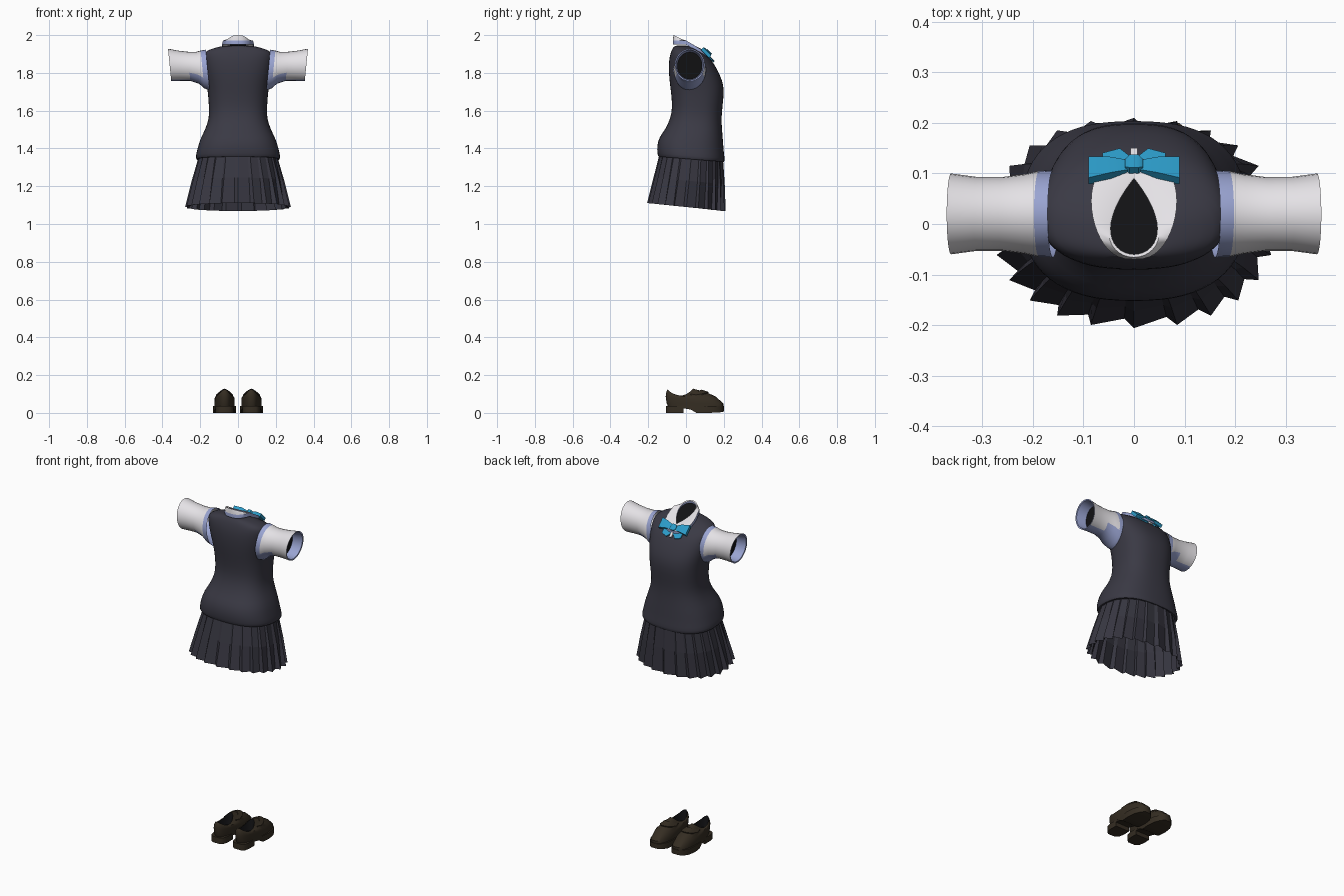
import bpy, bmesh, math
from mathutils import Vector

cube = bpy.data.objects.get("Cube")
if cube:
    bpy.data.objects.remove(cube)


def material(name, rgb):
    m = bpy.data.materials.new(name)
    m.use_nodes = True
    m.diffuse_color = (*rgb, 1)
    bsdf = m.node_tree.nodes["Principled BSDF"]
    bsdf.inputs["Base Color"].default_value = (*rgb, 1)
    bsdf.inputs["Roughness"].default_value = 0.8
    return m


KNIT = material("dark_knit", (0.042, 0.041, 0.058))
PLEAT = material("dark_pleats", (0.038, 0.037, 0.052))
WHITE = material("shirt_white", (0.78, 0.76, 0.79))
BLUE = material("shirt_blue_shade", (0.32, 0.37, 0.64))
INSIDE = material("dark_inside", (0.006, 0.006, 0.007))
CYAN = material("bow_cyan", (0.025, 0.33, 0.58))
LEATHER = material("brown_leather", (0.035, 0.026, 0.016))
parts = []


def loft(name, rings, mats, rule=None, cap_start=True, cap_end=True, edit=None):
    """Bridge closed rings; rule(face, span) returns a material index."""
    bm = bmesh.new()
    loops = [[bm.verts.new(p) for p in ring] for ring in rings]
    n = len(loops[0])
    spans = {}
    for k, (a, b) in enumerate(zip(loops, loops[1:])):
        for i in range(n):
            j = (i + 1) % n
            spans[bm.faces.new((a[i], a[j], b[j], b[i]))] = k
    if cap_start:
        spans[bm.faces.new(loops[0][::-1])] = -1
    if cap_end:
        spans[bm.faces.new(loops[-1])] = len(loops) - 1
    bmesh.ops.recalc_face_normals(bm, faces=bm.faces)
    bm.normal_update()
    if rule:
        for f, k in spans.items():
            f.material_index = rule(f, k)
    if edit:
        edit(bm, spans)
    me = bpy.data.meshes.new(name)
    bm.to_mesh(me)
    bm.free()
    for m in mats:
        me.materials.append(m)
    ob = bpy.data.objects.new(name, me)
    bpy.context.collection.objects.link(ob)
    parts.append(ob)
    return ob


def power(v, e):
    return math.copysign(abs(v) ** e, v)


def body_point(a, hw, back, front, e=0.8):
    """Point on a rounded body section."""
    mid, r = (back + front) / 2, (front - back) / 2
    return hw * power(math.cos(a), e), mid + r * power(math.sin(a), e)


def angles(n):
    return [math.tau * i / n for i in range(n)]


# Knitted vest: height, half width, back, front
sections = [(1.35, .205, -.135, .185), (1.34, .222, -.148, .203), (1.36, .226, -.152, .206),
            (1.40, .215, -.155, .200), (1.45, .202, -.142, .197), (1.50, .174, -.110, .191),
            (1.56, .153, -.082, .188), (1.62, .154, -.072, .193), (1.70, .160, -.080, .203),
            (1.76, .170, -.088, .194), (1.82, .182, -.092, .165), (1.87, .186, -.090, .135),
            (1.90, .184, -.083, .098), (1.92, .165, -.076, .064), (1.94, .100, -.066, .030),
            (1.945, .050, -.050, .000)]
rings = []
for z, hw, back, front in sections:
    ring = []
    for a in angles(32):
        x, y = body_point(a, hw, back, front)
        ring.append((x, y, z - (0.08 * y if z < 1.5 else 0)))
    rings.append(ring)
vest = loft("knit_vest", rings, [KNIT])
vest.modifiers.new("smooth", "SUBSURF").levels = 1

# Pleated skirt: saw-tooth rings widening towards a tilted hem
rings = []
for z, hw, back, front, depth, tilt in [(1.36, .208, -.14, .196, .02, .08),
                                        (1.23, .245, -.172, .205, .05, .09),
                                        (1.09, .280, -.206, .210, .09, .1)]:
    ring = []
    for i in range(24):
        for off, k in ((0, 1), (0.8, 1 - depth)):
            x, y = body_point(math.tau * (i + off) / 24, hw, back, front, 0.88)
            ring.append((x * k, y * k, z - tilt * y))
    rings.append(ring)
loft("pleated_skirt", rings, [PLEAT], cap_start=False, cap_end=False)


# Short sleeves with a blue lining and dark depth
def sleeve_rule(f, k):
    c = f.calc_center_median()
    if k == 7:
        return 2
    lower = c.z < 1.79 and abs(c.x) < 0.27
    return 1 if k in (0, 5, 6) or lower or f.normal.z < -0.85 else 0


sleeve = [(.16, .815, .086, .108), (.188, .818, .085, .100), (.215, .827, .079, .084),
          (.26, .835, .073, .077), (.31, .838, .073, .080), (.362, .842, .080, .086),
          (.360, .842, .073, .079), (.30, .838, .066, .072)]
for side, s in (("left", 1), ("right", -1)):
    rings = [[(s * (x + 0.1 * rz * math.sin(a)), 0.02 + ry * math.cos(a), 1 + z + rz * math.sin(a))
              for a in angles(28)] for x, z, ry, rz in sleeve]
    loft(side + "_sleeve", rings, [WHITE, BLUE, INSIDE], sleeve_rule, cap_start=False)


# Folded collar around a teardrop neck opening
def rim(t, grow, drop):
    x = (0.06 + grow) * math.sin(t) * math.sin(t / 2)
    y = 0.015 + (0.075 + grow) * math.cos(t)
    return x, y, 1.995 - 0.5 * (y + 0.06) - drop


def collar_edge(t, drop):
    x = 0.084 * (1 + 0.12 * math.cos(t)) * power(math.sin(t), 0.75)
    y = 0.03 + 0.1 * math.cos(t)
    return x, y, 1.972 - 0.6 * max(0, y) - drop


ts = angles(40)
loft("shirt_collar", [[rim(t, 0, .010) for t in ts], [rim(t, 0, 0) for t in ts],
                      [rim(t, .006, -.002) for t in ts], [collar_edge(t, 0) for t in ts],
                      [collar_edge(t, .022) for t in ts]],
     [WHITE, BLUE, INSIDE], lambda f, k: {-1: 2, 0: 1, 3: 1}.get(k, 0), cap_end=False)

# Bow: parts laid out on the sloping chest plane
ORIGIN = Vector((0, 0.112, 1.902))
DOWN = Vector((0, 0.7, -0.7))
OUT = Vector((0, 0.7, 0.7))


def bow_ring(u, top, bottom, half, lift=0):
    return [ORIGIN + Vector((u, 0, 0)) + DOWN * v + OUT * (lift + w)
            for v, w in ((top, -half), (bottom, -half), (bottom, half), (top, half))]


for side, s in (("left", 1), ("right", -1)):
    wing = [(.006, -.012, .012, .007), (.045, -.028, .016, .014), (.090, -.038, .022, .009)]
    loft(side + "_bow_wing", [bow_ring(s * u, *r) for u, *r in wing], [CYAN])
    tail = [(.004, .004, .030, .003), (.028, .012, .056, .004), (.062, .014, .044, .003)]
    loft(side + "_bow_tail", [bow_ring(s * u, *r, -.006) for u, *r in tail], [CYAN])
loft("bow_knot", [bow_ring(u, -h, h, w, .004) for u, h, w in
                  ((-.018, .010, .008), (-.009, .018, .014), (.009, .018, .014), (.018, .010, .008))], [CYAN])
loft("shirt_placket", [bow_ring(u, .01, .055, .004, -.004) for u in (-.007, .007)], [WHITE])


# Loafers: shaped upper with an opening, raised strap, heeled sole
def strap(bm, spans):
    band = [f for f, k in spans.items() if k == 3 and f.calc_center_median().y > 0.045]
    out = bmesh.ops.extrude_face_region(bm, geom=band)["geom"]
    bmesh.ops.translate(bm, vec=(0, 0.002, 0.006), verts=[g for g in out if isinstance(g, bmesh.types.BMVert)])
    bmesh.ops.delete(bm, geom=band, context="FACES_ONLY")


def shoe_rings(cx):
    rings = []
    for mix, bulge in ((0, -.02), (0, .0), (.25, .016), (.5, .016), (.75, .009), (1, 0)):
        ring = []
        for a in angles(32):
            c, sn = math.cos(a), math.sin(a)
            foot = Vector((0.053 * (1 + 0.14 * sn) * power(c, .75), 0.048 + 0.15 * sn, 0.05))
            rim_z = 0.092 + (0.036 if sn > 0 else 0.032) * sn * sn
            hole = Vector((0.033 * c, -0.03 + 0.068 * sn, rim_z))
            p = foot.lerp(hole, mix)
            ring.append((cx + p.x * (1 + 6 * max(0, bulge)), p.y + bulge * 0.4 * min(0, sn), p.z + bulge))
        rings.append(ring)
    rings.append([(cx + 0.026 * math.cos(a), -0.03 + 0.058 * math.sin(a), 0.06) for a in angles(32)])
    return rings


heel = [(-.105, .024, 0), (-.092, .040, 0), (-.06, .047, 0), (-.012, .046, 0)]
sole = [(-.014, .046, .024), (.025, .051, .018), (.055, .056, 0), (.10, .061, 0),
        (.15, .056, .001), (.182, .040, .003), (.2, .018, .007)]
for side, s in (("left", 1), ("right", -1)):
    cx = s * 0.071
    loft(side + "_shoe_upper", shoe_rings(cx), [LEATHER, INSIDE],
         lambda f, k: int(k >= 5), edit=strap)
    for name, rows in (("heel", heel), ("sole", sole)):
        loft(f"{side}_shoe_{name}",
             [[(cx - w, y, zb), (cx + w, y, zb), (cx + w, y, .036), (cx - w, y, .036)]
              for y, w, zb in rows], [LEATHER])

# Smooth the rounded parts, keeping creases; the pleats stay flat
bpy.ops.object.select_all(action="DESELECT")
for ob in parts:
    if ob.name != "pleated_skirt":
        ob.select_set(True)
        bpy.context.view_layer.objects.active = ob
bpy.ops.object.shade_smooth_by_angle(angle=math.radians(40))
